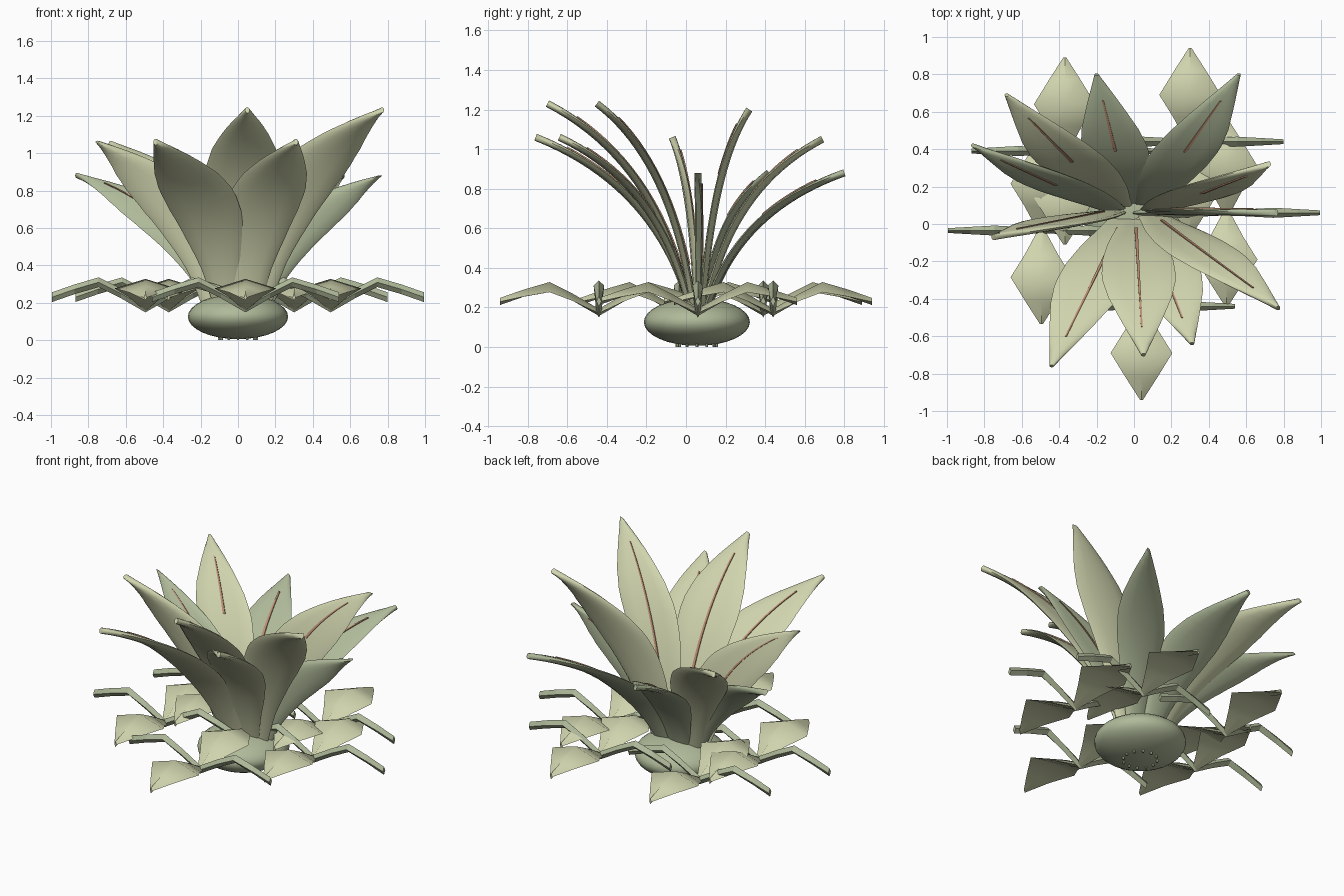
import bpy, bmesh
from math import sin, cos, pi, atan2
from mathutils import Vector

if "Cube" in bpy.data.objects:
    bpy.data.objects.remove(bpy.data.objects["Cube"])


def material(name, rgb):
    m = bpy.data.materials.new(name)
    m.use_nodes = True
    m.diffuse_color = (*rgb, 1)
    m.node_tree.nodes["Principled BSDF"].inputs["Base Color"].default_value = (*rgb, 1)
    return m


KHAKI = material("pale khaki", (0.63, 0.66, 0.42))
SAGE = material("sage green", (0.43, 0.49, 0.32))
BROWN = material("rib brown", (0.50, 0.27, 0.17))


def loft(name, rings, mat, smooth):
    """Skin a list of equal-sized rings and close both ends."""
    bm = bmesh.new()
    loops = [[bm.verts.new(p) for p in ring] for ring in rings]
    n = len(rings[0])
    for a, b in zip(loops, loops[1:]):
        for i in range(n):
            j = (i + 1) % n
            bm.faces.new((a[i], a[j], b[j], b[i]))
    bm.faces.new(loops[0])
    bm.faces.new(loops[-1])
    bmesh.ops.recalc_face_normals(bm, faces=bm.faces)
    mesh = bpy.data.meshes.new(name)
    bm.to_mesh(mesh)
    bm.free()
    mesh.materials.append(mat)
    ob = bpy.data.objects.new(name, mesh)
    bpy.context.collection.objects.link(ob)
    if smooth:
        bpy.ops.object.select_all(action="DESELECT")
        ob.select_set(True)
        bpy.context.view_layer.objects.active = ob
        bpy.ops.object.shade_smooth_by_angle(angle=0.9)


# Half width of a leaf along its length
WIDTHS = [(0, .08), (.15, .11), (.3, .155), (.45, .19), (.58, .2), (.7, .17),
          (.82, .115), (.92, .06), (1, .012)]
ACROSS = Vector((1, 0, 0))


def half_width(t):
    for (t0, w0), (t1, w1) in zip(WIDTHS, WIDTHS[1:]):
        if t <= t1:
            return w0 + (w1 - w0) * (t - t0) / (t1 - t0)
    return WIDTHS[-1][1]


def leaf(index, tip, scale, mat):
    tip = Vector(tip)
    ang = atan2(tip.y - .05, tip.x)
    base = Vector((.12 * cos(ang), .065 + .05 * sin(ang), .2))
    ctrl = base + Vector(((tip.x - base.x) * .2, (tip.y - base.y) * .22,
                          (tip.z - base.z) * .72))
    inward = 1 if tip.y < base.y else -1

    # Point on the centre line and the normal of the inner face
    def frame(t):
        p = base * (1 - t) ** 2 + ctrl * 2 * t * (1 - t) + tip * t * t
        tan = (ctrl - base) * (1 - t) + (tip - ctrl) * t
        return p, Vector((0, tan.z, -tan.y)).normalized() * inward

    # Curved blade, slightly cupped toward the middle of the plant
    rings = []
    for k in range(21):
        p, n = frame(k / 20)
        hw = half_width(k / 20) * scale
        rings.append([p + ACROSS * hw * cos(a) + n * (.018 * sin(a) + .08 * hw * cos(a) ** 2)
                      for a in (i * pi / 6 for i in range(12))])
    loft(f"leaf_{index}", rings, mat, True)

    # Thin raised rib on the inner face, shorter on the back leaves
    start = .15 if inward > 0 else .56
    rings = []
    for k in range(15):
        p, n = frame(start + (.87 - start) * k / 14)
        c = p + n * .018
        r = .009 * (1 - .5 * k / 14)
        rings.append([c + ACROSS * r * x + n * .006 * y
                      for x, y in ((-1, -1), (1, -1), (1, 1), (-1, 1))])
    loft(f"leaf_rib_{index}", rings, BROWN, False)


INNER = [(.05, -.7, 1.23), (.77, -.45, 1.23), (.72, .32, 1.2)]
MIDDLE = [(-.44, -.76, 1.06), (.31, -.64, 1.06), (-.75, -.07, 1.06), (-.68, .69, 1.05)]
OUTER = [(.76, .06, .88), (-.86, .42, .88), (-.2, .8, .88), (.56, .8, .88)]
number = 1
for tier, scale, mat in ((INNER, 1, KHAKI), (MIDDLE, 1, KHAKI), (OUTER, .9, SAGE)):
    for tip in tier:
        leaf(number, tip, scale, mat)
        number += 1


# Low rosettes: broad diamond petals to front and back, narrow ones to the sides
def petal(name, centre, direction):
    d = Vector(direction)
    broad = d.x == 0
    w = Vector((-d.y, d.x, 0))
    rings = []
    for u, z, hw in ((0, .175, .02), (.13, .25, .09), (.25, .31, .165), (.38, .272, .085),
                     (.5, .23, .008)):
        if not broad:
            hw = .012 + hw * .09
        th = .018 if broad else .026
        drop = hw * .2 if broad else 0
        c = Vector((*centre, z)) + d * u
        up = Vector((0, 0, 1))
        rings.append([c - w * hw - up * drop, c - up * th, c + w * hw - up * drop, c + up * th])
    loft(name, rings, KHAKI if broad else SAGE, broad)


CENTRES = [(.04, -.44), (.495, .06), (.3, .44), (-.37, .39), (-.495, -.035)]
for i, centre in enumerate(CENTRES, 1):
    for label, d in (("left", (1, 0, 0)), ("right", (-1, 0, 0)),
                     ("front", (0, -1, 0)), ("back", (0, 1, 0))):
        petal(f"rosette_{i}_{label}_petal", centre, d)

# Flattened bulb
bpy.ops.mesh.primitive_uv_sphere_add(segments=32, ring_count=16, location=(0, .055, .126))
bulb = bpy.context.object
bulb.name = "bulb"
bulb.scale = (.268, .268, .12)
bulb.data.materials.append(SAGE)
bpy.ops.object.shade_smooth()

# Ring of tiny root nubs under the bulb
for i in range(12):
    a = i * pi / 6
    bpy.ops.mesh.primitive_cylinder_add(vertices=6, radius=.007, depth=.02,
                                        location=(.1 * cos(a), .055 + .1 * sin(a), .01))
    bpy.context.object.name = f"root_nub_{i + 1}"
    bpy.context.object.data.materials.append(SAGE)
